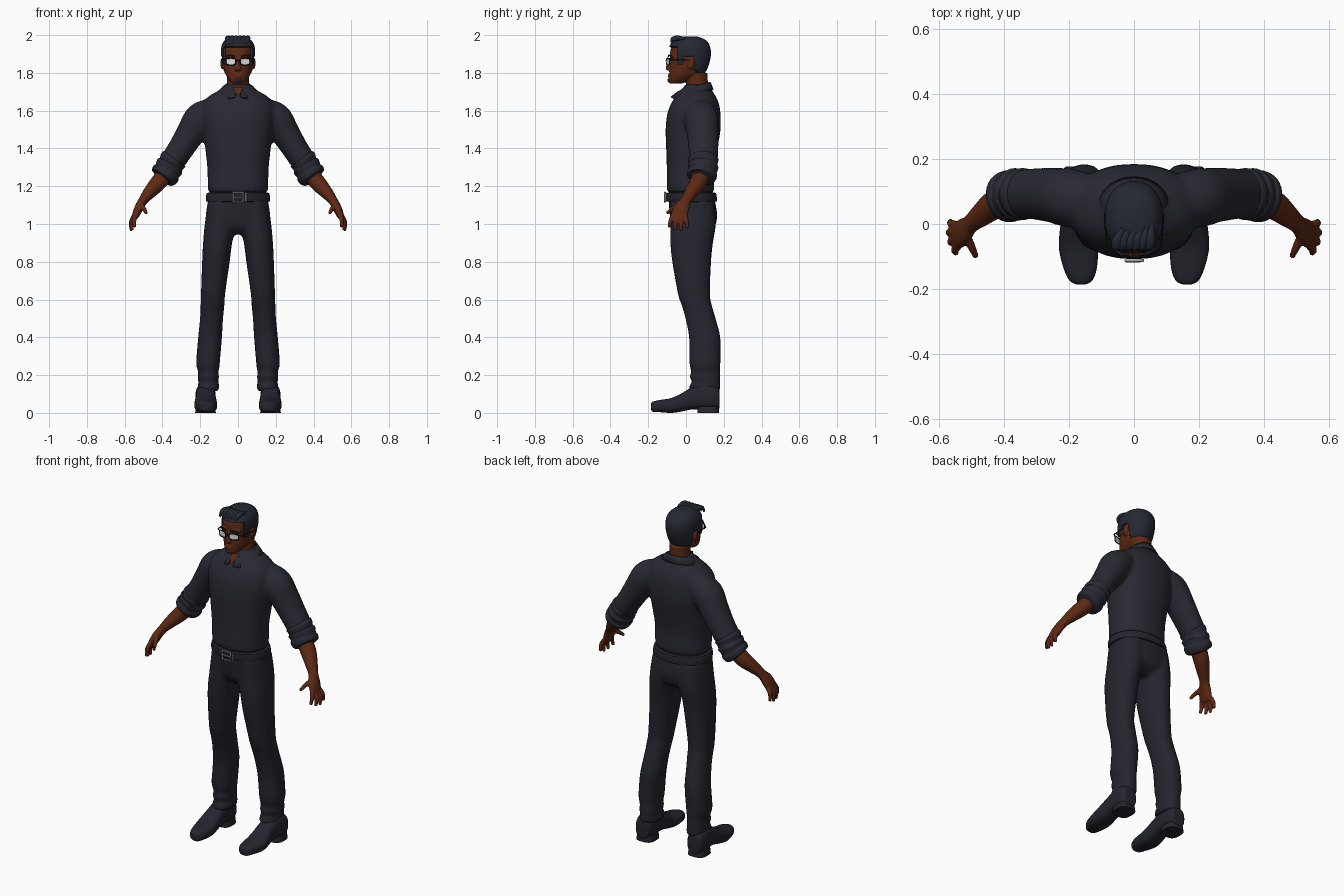
import bpy, bmesh
from math import sin, cos, pi, radians
from mathutils import Vector, Matrix

cube = bpy.data.objects.get("Cube")
if cube:
    bpy.data.objects.remove(cube)

X, Y, Z = Vector((1, 0, 0)), Vector((0, 1, 0)), Vector((0, 0, 1))


def material(name, r, g, b):
    m = bpy.data.materials.new(name)
    m.use_nodes = True
    m.diffuse_color = (r, g, b, 1)
    m.node_tree.nodes["Principled BSDF"].inputs["Base Color"].default_value = (r, g, b, 1)
    return m


cloth = material("charcoal cloth", .022, .022, .033)
dark = material("dark trouser cloth", .018, .018, .027)
hair_mat = material("dark hair", .018, .021, .032)
skin = material("brown skin", .11, .022, .007)
black = material("black frame", .006, .006, .008)
lens_mat = material("pale lens", .75, .75, .75)
metal = material("silver metal", .45, .45, .47)


def spline(rows, steps):
    """Smoothly resample rows of numbers with a Catmull-Rom curve."""
    rows = [Vector(r) for r in rows]
    out = []
    for i in range(len(rows) - 1):
        a, b, c, d = rows[max(i - 1, 0)], rows[i], rows[i + 1], rows[min(i + 2, len(rows) - 1)]
        for s in range(steps):
            t = s / steps
            out.append(b + (c - a) * (t / 2) + (a * 2 - b * 5 + c * 4 - d) * (t * t / 2)
                       + (b * 3 - a - c * 3 + d) * (t ** 3 / 2))
    return out + [rows[-1]]


def loft(bm, rows, axes=None, sides=32, steps=4, power=2.0, mirror=1):
    """Skin rings given as x, y, z, radius, radius; free axes follow the path."""
    rows = spline(rows, steps)
    rings = []
    for i, r in enumerate(rows):
        c = Vector(r[:3])
        if axes:
            u, v = axes
        else:
            t = (Vector(rows[min(i + 1, len(rows) - 1)][:3]) - Vector(rows[max(i - 1, 0)][:3])).normalized()
            u = (Y - t * t.dot(Y)).normalized()
            v = t.cross(u)
        ring = []
        for k in range(sides):
            ca, sa = cos(2 * pi * k / sides), sin(2 * pi * k / sides)
            p = c + u * (r[3] * abs(ca) ** (2 / power) * (1 if ca > 0 else -1))
            p += v * (r[4] * abs(sa) ** (2 / power) * (1 if sa > 0 else -1))
            p.x *= mirror
            ring.append(bm.verts.new(p))
        rings.append(ring)
    for a, b in zip(rings, rings[1:]):
        for k in range(sides):
            j = (k + 1) % sides
            bm.faces.new((a[k], a[j], b[j], b[k]))
    bm.faces.new(rings[0])
    bm.faces.new(rings[-1])


def bands(rows):
    """Turn z, half width, front y, back y into level rings."""
    return [(0, (f + b) / 2, z, w, (b - f) / 2) for z, w, f, b in rows]


def ball(bm, loc, size):
    m = Matrix.Translation(loc) @ Matrix.Diagonal((*size, 1))
    bmesh.ops.create_uvsphere(bm, u_segments=24, v_segments=14, radius=1, matrix=m)


def finish(bm, name, mat, voxel=0, smooth=4, angle=50):
    bmesh.ops.recalc_face_normals(bm, faces=bm.faces)
    me = bpy.data.meshes.new(name)
    bm.to_mesh(me)
    bm.free()
    me.materials.append(mat)
    ob = bpy.data.objects.new(name, me)
    bpy.context.collection.objects.link(ob)
    bpy.ops.object.select_all(action='DESELECT')
    ob.select_set(True)
    bpy.context.view_layer.objects.active = ob
    if voxel:
        mod = ob.modifiers.new("Blend", 'REMESH')
        mod.mode, mod.voxel_size, mod.use_smooth_shade = 'VOXEL', voxel, True
        mod = ob.modifiers.new("Soften", 'SMOOTH')
        mod.factor, mod.iterations = .5, smooth
    else:
        bpy.ops.object.shade_smooth_by_angle(angle=radians(angle))
    return ob


def tube(name, points, radius, mat, closed=False):
    cu = bpy.data.curves.new(name, 'CURVE')
    cu.dimensions, cu.bevel_depth, cu.bevel_resolution = '3D', radius, 2
    s = cu.splines.new('POLY')
    s.points.add(len(points) - 1)
    for p, co in zip(s.points, points):
        p.co = (*co, 1)
    s.use_cyclic_u = closed
    cu.materials.append(mat)
    bpy.context.collection.objects.link(bpy.data.objects.new(name, cu))


SIDES = (("left", 1), ("right", -1))

# Shirt: torso and both sleeves blended together
bm = bmesh.new()
loft(bm, bands([(1.165, .157, -.097, .148), (1.2, .16, -.102, .15), (1.3, .163, -.102, .15),
                (1.42, .176, -.106, .17), (1.5, .188, -.108, .183), (1.58, .195, -.1, .183),
                (1.64, .187, -.078, .174), (1.68, .15, -.05, .155), (1.705, .105, -.03, .14),
                (1.74, .065, -.002, .118)]), (X, Y), power=2.3)
for side, s in SIDES:
    loft(bm, [(.12, .075, 1.6, .075, .07), (.195, .08, 1.56, .09, .087), (.245, .088, 1.49, .085, .078),
              (.295, .092, 1.41, .08, .07), (.35, .092, 1.325, .074, .066), (.385, .088, 1.265, .065, .06)],
         mirror=s)
finish(bm, "shirt", cloth, .012, 5)

# Rolled cuffs, forearms and hands
for side, s in SIDES:
    bm = bmesh.new()
    loft(bm, [(.335, .092, 1.35, .066, .06), (.342, .092, 1.34, .08, .073), (.355, .092, 1.315, .074, .067),
              (.361, .091, 1.305, .081, .076), (.375, .088, 1.28, .075, .07), (.381, .086, 1.27, .08, .077),
              (.394, .082, 1.248, .076, .072), (.4, .08, 1.24, .058, .055)], mirror=s)
    finish(bm, side + "_rolled_cuff", cloth)
    bm = bmesh.new()
    loft(bm, [(.37, .09, 1.28, .045, .045), (.425, .062, 1.215, .045, .043), (.47, .027, 1.165, .036, .034),
              (.502, 0, 1.125, .029, .025), (.522, -.02, 1.09, .04, .024), (.54, -.035, 1.05, .043, .02),
              (.547, -.038, 1.03, .036, .014)], mirror=s)
    fingers = [((.54, -.065, 1.05), (.55, -.08, 1.02), (.548, -.088, .99)),
               ((.545, -.045, 1.045), (.562, -.054, 1.01), (.56, -.058, .975)),
               ((.546, -.025, 1.045), (.566, -.026, 1.01), (.565, -.026, .972)),
               ((.542, -.006, 1.05), (.562, .002, 1.02), (.564, .006, .985)),
               ((.515, -.035, 1.1), (.498, -.072, 1.08), (.487, -.096, 1.06))]
    for base, mid, tip in fingers:
        loft(bm, [(*base, .014, .014), (*mid, .0125, .0125), (*tip, .009, .009)], sides=12, mirror=s)
        ball(bm, (tip[0] * s, tip[1], tip[2]), (.01, .01, .01))
    finish(bm, side + "_forearm_and_hand", skin, .005, 3)

# Trousers: pelvis and legs blended together
bm = bmesh.new()
loft(bm, bands([(1.175, .152, -.092, .142), (1.1, .163, -.09, .158), (1.04, .17, -.085, .165),
                (.98, .15, -.07, .15), (.945, .07, -.03, .1)]), (X, Y), power=2.2)
for side, s in SIDES:
    loft(bm, [(.085, .034, 1.12, .075, .115), (.093, .038, 1.0, .083, .12), (.108, .03, .9, .077, .113),
              (.117, .03, .8, .073, .103), (.132, .042, .63, .064, .085), (.135, .057, .57, .063, .08),
              (.14, .077, .5, .061, .08), (.148, .099, .4, .063, .083), (.158, .1, .28, .063, .083),
              (.159, .101, .245, .061, .08), (.157, .104, .215, .053, .077), (.157, .101, .19, .057, .081),
              (.157, .106, .165, .053, .075), (.156, .099, .14, .057, .083), (.158, .098, .115, .055, .08)],
         (X, Y), mirror=s, power=2.2)
finish(bm, "trousers", dark, .011, 4)

# Shoes with a low heel
for side, s in SIDES:
    bm = bmesh.new()
    profile = [(-.186, .163, .012, .018, .05), (-.175, .163, .034, .006, .06), (-.14, .165, .05, .004, .068),
               (-.08, .17, .06, 0, .078), (-.03, .171, .058, .006, .1), (.03, .17, .052, .018, .135),
               (.09, .171, .052, .018, .155), (.14, .172, .053, .018, .15), (.172, .172, .042, .02, .13),
               (.177, .172, .03, .03, .11)]
    loft(bm, [(x, y, (lo + hi) / 2, w, (hi - lo) / 2) for y, x, w, lo, hi in profile], (X, Z),
         mirror=s, power=2.6)
    loft(bm, [(.172, .118, 0, .055, .058), (.172, .118, .035, .05, .056)], (X, Y), mirror=s, steps=1, power=3)
    finish(bm, side + "_shoe", dark)

# Belt with buckle
bm = bmesh.new()
loft(bm, bands([(1.118, .155, -.085, .145), (1.12, .169, -.102, .163), (1.14, .17, -.105, .163),
                (1.163, .165, -.105, .159), (1.166, .15, -.09, .145)]), (X, Y), sides=48, steps=2, power=2.2)
finish(bm, "belt", dark)
tube("buckle", [(-.026, -.112, 1.116), (.028, -.112, 1.116), (.028, -.112, 1.168), (-.026, -.112, 1.168)],
     .005, metal, True)
tube("buckle_prong", [(-.026, -.114, 1.142), (.02, -.114, 1.142)], .004, metal)
tube("belt_keeper", [(.042, -.109, 1.118), (.042, -.109, 1.166)], .0045, metal)

# Collar wrapped round the neck, dropping to two points at the front
bm = bmesh.new()
rows = []
for i in range(49):
    a = radians(10 + 340 * i / 48)
    front = max(cos(a), 0)
    back = (1 - cos(a)) / 2
    dip = .028 * max(0, 1 - abs(front - .86) / .3)
    top = (.07 * sin(a), .055 - .075 * cos(a), 1.715 + .038 * back)
    mid = (.085 * sin(a), .056 - (.08 + .022 * front) * cos(a), 1.71 + .028 * back - dip / 2)
    low = (.108 * sin(a), .056 - (.09 + .05 * front) * cos(a), 1.69 + .022 * back - dip)
    rows.append([bm.verts.new(p) for p in (top, mid, low)])
for p, q in zip(rows, rows[1:]):
    for k in range(2):
        bm.faces.new((p[k], q[k], q[k + 1], p[k + 1]))
ob = finish(bm, "collar", cloth)
ob.modifiers.new("Thickness", 'SOLIDIFY').thickness = .008
bm = bmesh.new()
bm.faces.new([bm.verts.new(p) for p in ((-.028, -.026, 1.725), (0, -.073, 1.672), (.028, -.026, 1.725))])
finish(bm, "open_neck", skin)

# Head: skull, neck, nose, lips, chin and ears blended together
skull = bands([(1.743, .028, -.082, -.03), (1.76, .046, -.091, .02), (1.79, .065, -.089, .075),
               (1.82, .074, -.086, .1), (1.86, .079, -.083, .115), (1.9, .082, -.085, .122),
               (1.94, .079, -.077, .116), (1.968, .062, -.055, .095), (1.985, .03, -.02, .055)])
bm = bmesh.new()
loft(bm, skull, (X, Y), power=2.2)
loft(bm, bands([(1.68, .065, -.01, .12), (1.74, .058, 0, .116), (1.8, .058, .005, .115)]), (X, Y))
loft(bm, [(0, -.082, 1.875, .006, .008), (0, -.09, 1.845, .009, .012), (0, -.094, 1.822, .018, .014),
          (0, -.086, 1.812, .014, .01)], (X, Y), sides=16)
ball(bm, (0, -.084, 1.79), (.026, .012, .005))
ball(bm, (0, -.085, 1.78), (.022, .011, .006))
ball(bm, (0, -.08, 1.758), (.024, .016, .014))
for side, s in SIDES:
    ball(bm, (.082 * s, .025, 1.85), (.011, .02, .032))
    ball(bm, (.04 * s, -.075, 1.885), (.03, .013, .008))
finish(bm, "head", skin, .0055, 2)

# Hair: a cap that sinks into the scalp below the hairline
bm = bmesh.new()
loft(bm, skull, (X, Y), sides=64, steps=8, power=2.2)
for v in bm.verts:
    y = v.co.y
    line = 1.935 if y < -.045 else 1.845 if y < -.015 else 1.885 if y < .045 else 1.805
    off = 1.1 if v.co.z > line else .9
    v.co = Vector((v.co.x * off, .02 + (y - .02) * off, 1.9 + (v.co.z - 1.9) * (1.1 if off > 1 else 1)))
finish(bm, "hair", hair_mat, angle=60)
bm = bmesh.new()
for i in range(6):
    x = -.05 + .02 * i
    loft(bm, [(x * .8 + .015, 0, 1.978, .006, .008), (x, -.045, 1.984, .016, .014),
              (x - .004, -.078, 1.974, .014, .013), (x - .012, -.083, 1.953, .005, .006)], (X, Z), sides=12)
finish(bm, "quiff", hair_mat)
bm = bmesh.new()
ball(bm, (0, -.087, 1.76), (.02, .012, .011))
finish(bm, "goatee", hair_mat)

# Glasses and eyebrows
for side, s in SIDES:
    rim = []
    for k in range(24):
        ca, sa = cos(2 * pi * k / 24), sin(2 * pi * k / 24)
        x = .038 + .026 * abs(ca) ** .6 * (1 if ca > 0 else -1)
        z = 1.86 + .018 * abs(sa) ** .6 * (1 if sa > 0 else -1)
        rim.append((x * s, -.103 + 4 * x * x, z))
    tube(side + "_lens_rim", rim, .003, black, True)
    bm = bmesh.new()
    bm.faces.new([bm.verts.new(p) for p in rim])
    finish(bm, side + "_lens", lens_mat)
    tube(side + "_temple_arm", [(.064 * s, -.087, 1.868), (.083 * s, -.07, 1.868), (.09 * s, .025, 1.868)],
         .003, black)
    tube(side + "_eyebrow", [(.016 * s, -.093, 1.887), (.04 * s, -.092, 1.894), (.062 * s, -.078, 1.888)],
         .004, hair_mat)
tube("glasses_bridge", [(-.013, -.103, 1.864), (0, -.105, 1.867), (.013, -.103, 1.864)], .003, black)
